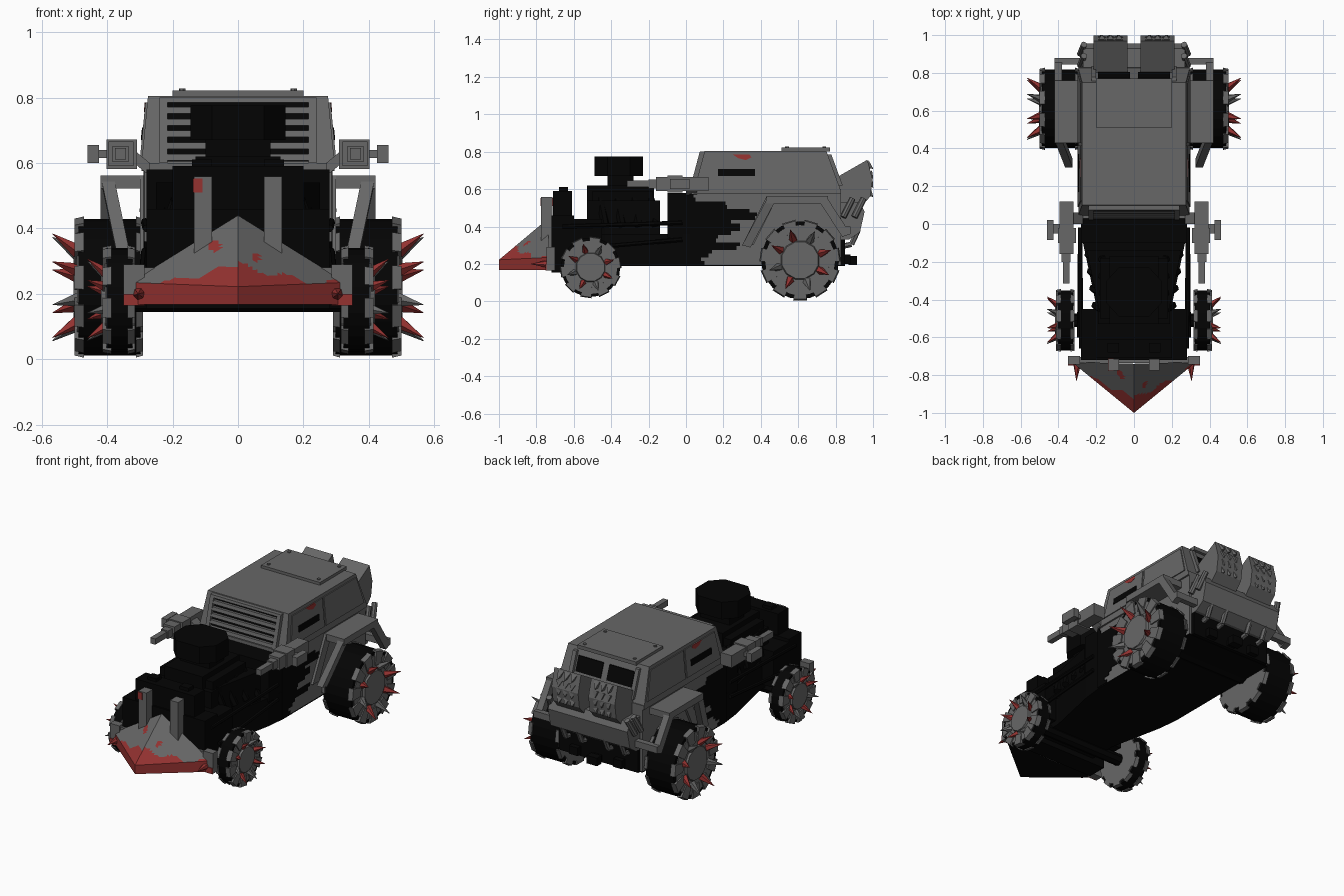
import bpy, math
from mathutils import Vector as V

if "Cube" in bpy.data.objects:
    bpy.data.objects.remove(bpy.data.objects["Cube"])

def mat(name, c):
    m = bpy.data.materials.new(name)
    m.diffuse_color = (*c, 1)
    m.use_nodes = True
    m.node_tree.nodes["Principled BSDF"].inputs["Base Color"].default_value = m.diffuse_color
    return m

MATS = [mat("steel_grey", (.135, .135, .135)), mat("soot_black", (.0012, .0012, .0012)),
        mat("blood_red", (.30, .032, .03))]
G, B, R = 0, 1, 2
parts = {}

def add(name, verts, faces, m, mirror=False):
    p = parts.setdefault(name, ([], [], []))
    for s in ((1, -1) if mirror else (1,)):
        n = len(p[0])
        p[0].extend((s * v[0], v[1], v[2]) for v in verts)
        for f in faces:
            p[1].append([n + i for i in (f if s == 1 else f[::-1])])
            p[2].append(m)

def loft(name, a, b, m, mirror=False):
    """Solid between two matching outlines, oriented outwards."""
    a, b = [V(p) for p in a], [V(p) for p in b]
    n = len(a)
    c = sum(a, V()) / n
    nor = sum(((a[i] - c).cross(a[(i + 1) % n] - c) for i in range(n)), V())
    if nor.dot(sum(b, V()) / n - c) < 0:
        a, b = a[::-1], b[::-1]
    fs = [list(range(n))[::-1], list(range(n, 2 * n))]
    fs += [[i, (i + 1) % n, n + (i + 1) % n, n + i] for i in range(n)]
    add(name, a + b, fs, m, mirror)

def prism(name, pts, d, m, mirror=False):
    loft(name, pts, [V(p) + V(d) for p in pts], m, mirror)

def box(name, x0, x1, y0, y1, z0, z1, m, mirror=False):
    prism(name, [(x0, y0, z0), (x1, y0, z0), (x1, y1, z0), (x0, y1, z0)], (0, 0, z1 - z0), m, mirror)

def rod(name, a, b, r0, r1, m, n=6, mirror=False):
    a, b = V(a), V(b)
    d = (b - a).normalized()
    u = d.orthogonal().normalized()
    w = d.cross(u)
    ring = lambda c, r: [c + r * (math.cos(t * math.tau / n) * u + math.sin(t * math.tau / n) * w) for t in range(n)]
    loft(name, ring(a, r0), ring(b, r1), m, mirror)

def side_prism(name, yz, x0, x1, m, mirror=False):
    prism(name, [(x0, y, z) for y, z in yz], (x1 - x0, 0, 0), m, mirror)

# hull: grey rear box, tapered black front, black floor
box("hull", -.285, .285, .03, .83, .195, .6, G)
box("floor", -.285, .285, .03, .83, .188, .195, B)
plan = [(.285, .03), (.27, -.1), (.2, -.43), (.2, -.72)]
plan += [(-x, y) for x, y in plan[::-1]]
prism("front_chassis", [(x, y, .188) for x, y in plan], (0, 0, .172), B)
# ragged soot edge painted along the hull side
edge = [.10, .08, .12, .14, .27, .29, .16, .17, .24, .29, .29, .24, .37, .38, .34, .22, .21, .05, .04, .04]
for i, y in enumerate(edge):
    box("soot_edge", .285, .288, .02, y, .195 + i * .02, .215 + i * .02, B, True)

# cabin
low = lambda x, y0, y1, z: [(-x, y0, z), (x, y0, z), (x, y1, z), (-x, y1, z)]
loft("cabin", low(.295, .045, .825, .6), low(.275, .1, .75, .805), G)
box("cabin_sill", -.295, .295, .03, .83, .575, .6, G)
box("roof_hatch", -.2, .2, .51, .77, .8, .822, G)
for x in (-.17, .17):
    for y in (.54, .74):
        rod("hatch_bolts", (x, y, .82), (x, y, .828), .01, .01, G)
xs = lambda z: .295 - (z - .6) * .0976   # cabin side
yf = lambda z: .045 + (z - .6) * .268    # windshield slope
yr = lambda z: .825 - (z - .6) * .366    # rear slope

def side_panel(name, yz, t, m):
    prism(name, [(xs(z), y, z) for y, z in yz], (t, 0, 0), m, True)

side_panel("door_panel", [(.09, .615), (.415, .615), (.415, .785), (.125, .785)], .006, G)
side_panel("rear_side_panel", [(.43, .615), (.80, .615), (.745, .785), (.43, .785)], .006, G)
side_panel("side_window", [(.17, .67), (.37, .67), (.37, .708), (.17, .708)], .009, B)
side_panel("red_stain", [(.25, .785), (.28, .765), (.32, .755), (.35, .77), (.34, .785)], .008, R)
# windshield with armoured slats
face = lambda f, x0, x1, z0, z1: [(x0, f(z0), z0), (x1, f(z0), z0), (x1, f(z1), z1), (x0, f(z1), z1)]
prism("windshield", face(yf, -.215, .215, .605, .785), (0, -.006, 0), B)
for i in range(5):
    z = .607 + i * .036
    prism("windshield_slats", face(yf, -.215, .215, z, z + .02), (0, -.022, 0), G)
prism("windshield_frame", face(yf, .215, .24, .6, .79), (0, -.025, 0), G, True)
prism("windshield_frame", face(yf, -.24, .24, .785, .8), (0, -.025, 0), G)
prism("rear_window", face(yr, .02, .19, .675, .76), (0, .006, 0), B, True)
prism("rear_window_frame", face(yr, .2, .225, .62, .785), (0, .02, 0), G, True)

# firewall, engine and air intake
box("firewall", -.28, .28, -.1, .04, .34, .58, B)
eng = [(.25, -.14), (.19, -.43), (.19, -.53), (-.19, -.53), (-.19, -.43), (-.25, -.14)]
prism("engine_block", [(x, y, .34) for x, y in eng], (0, 0, .2), B)
box("engine_top", -.13, .13, -.53, -.17, .53, .62, B)
box("cylinder_head", .13, .18, -.5, -.18, .53, .59, B, True)
for i in range(4):
    y = -.46 + i * .09
    rod("exhaust_headers", (.16, y, .55), (.205 + i * .013, y + .03, .40), .022, .022, B, 6, True)
box("intake_neck", -.10, .10, -.42, -.28, .6, .68, B)
octo = [(.145, -.42), (.08, -.49), (-.08, -.49), (-.145, -.42), (-.145, -.30), (-.08, -.23), (.08, -.23), (.145, -.30)]
prism("air_intake", [(x, y, .67) for x, y in octo], (0, 0, .105), B)
# radiator, front frame and suspension
box("radiator", -.2, .2, -.71, -.61, .3, .59, B)
box("radiator_caps", .08, .14, -.68, -.63, .58, .61, B, True)
box("front_frame", -.28, .28, -.72, -.6, .155, .46, B)
box("engine_mount", -.28, .28, -.61, -.45, .22, .44, B)
rod("suspension_rods", (.285, -.02, .33), (.29, -.6, .28), .012, .012, B, 6, True)
rod("suspension_rods", (.285, -.02, .42), (.28, -.66, .40), .012, .012, B, 6, True)
rod("front_axle", (-.33, -.51, .18), (.33, -.51, .18), .035, .035, B, 8)
rod("rear_axle", (-.3, .61, .22), (.3, .61, .22), .045, .045, B, 8)

# plow: red lower band, grey faces with a ragged red splash
T, A, S = V((0, -1, .222)), V((0, -.74, .44)), V((.33, -.73, .235))
drop = lambda p: V((p.x, p.y, .168))
N = 22
def splash(c, s):
    blob = (s < 0 and (c.x - .07) ** 2 + (c.z - .345) ** 2 < .0003) or (s > 0 and (c.x - .055) ** 2 + (c.z - .31) ** 2 < .0002)
    return R if blob or c.z < .234 + .055 * max(0, 1 - c.x / .22) + .009 * math.sin(c.x * 45 + s) else G
pt = lambda i, j: T + (A - T) * (i / N) + (S - T) * (j / N)
for i in range(N):
    for j in range(N - i):
        tris = [[pt(i, j), pt(i, j + 1), pt(i + 1, j)]]
        if i + j < N - 1:
            tris.append([pt(i, j + 1), pt(i + 1, j + 1), pt(i + 1, j)])
        for t in tris:
            c = sum(t, V()) / 3
            for s in (1, -1):
                add("plow", [(s * v.x, v.y, v.z) for v in t], [[0, 1, 2][::s]], splash(c, s))
add("plow", [drop(T), drop(S), S, T], [[0, 1, 2, 3]], R, True)
add("plow", [drop(S), drop(A), A, S], [[0, 1, 2, 3]], G, True)
add("plow", [drop(T), drop(A), drop(S)], [[0, 1, 2]], B, True)
box("plow_end_plate", .285, .35, -.745, -.70, .165, .29, G, True)
box("plow_back_bar", -.34, .34, -.735, -.705, .2, .28, G)
box("plow_end_stain", .285, .35, -.75, -.745, .165, .2, R, True)
rod("plow_spikes", (.30, -.73, .2), (.305, -.83, .2), .024, .001, R, 6, True)
box("plow_support", .08, .135, -.775, -.715, .2, .558, G, True)
box("support_stain", -.138, -.108, -.779, -.712, .51, .553, R)

# wheels with edge lugs and hub spikes
def wheel(name, y, z, r, x0, x1, nl, reach):
    def P(x, rad, a):
        return (x, y + rad * math.cos(a), z + rad * math.sin(a))
    rod(name + "_tyre", (x0 + .008, y, z), (x1 - .008, y, z), r * .955, r * .955, B, 24, True)
    rod(name + "_disc", (x0, y, z), (x1 - .003, y, z), r * .86, r * .86, G, 24, True)
    rod(name + "_hub", (x1 - .01, y, z), (x1 + .008, y, z), r * .5, r * .46, G, 12, True)
    for k in range(nl):
        a, w = math.tau * (k + .25) / nl, math.tau / nl * .35
        quad = lambda x, q: [P(x, r * .6, a - w), P(x, r * .6, a + w), P(x, r * q, a + w * .85), P(x, r * q, a - w * .85)]
        loft(name + "_lugs", quad(x0 + .022, 1), quad(x0, .97), G, True)
        loft(name + "_lugs", quad(x1 - .024, 1), quad(x1 + .004, .97), G, True)
    for k in range(8):
        a = math.tau * (k + .4) / 8
        rod(name + "_spikes", P(x1 - .005, r * .54, a), P(x1 + reach, r * .79, a), r * .105, .001,
            R if k in (0, 2, 3, 5, 7) else G, 5, True)

wheel("rear_wheel", .61, .22, .218, .29, .495, 11, .072)
wheel("front_wheel", -.51, .182, .166, .315, .41, 10, .05)

# rear fenders: slanted struts, flat top and a crossbar behind the tyre
def fender(a, b, xa, xb, w, t):
    quad = lambda p, xo: [(xo - w, *p), (xo, *p), (xo, p[0] + t[0], p[1] + t[1]), (xo - w, p[0] + t[0], p[1] + t[1])]
    loft("rear_fender", quad(a, xa), quad(b, xb), G, True)
fender((.30, .30), (.44, .562), .365, .42, .04, (.045, -.012))
fender((.43, .562), (.76, .562), .42, .42, .14, (0, -.04))
fender((.75, .56), (.88, .36), .42, .42, .04, (-.045, -.015))
box("fender_crossbar", .27, .42, .845, .88, .36, .40, G, True)
side_prism("fender_side_plate", [(.30, .30), (.43, .56), (.46, .5), (.36, .3)], .28, .30, G, True)

# side guns on brackets
box("gun_body", .32, .395, -.16, .12, .59, .665, G, True)
box("gun_shroud", .308, .402, -.1, -.02, .582, .672, G, True)
box("gun_barrel", .342, .376, -.315, -.16, .61, .645, G, True)
box("gun_muzzle", .335, .383, -.2, -.14, .603, .652, G, True)
box("gun_arm", .39, .43, -.05, 0, .615, .64, G, True)
box("gun_ammo_box", .425, .46, -.085, .02, .6, .655, G, True)
loft("gun_bracket", [(.27, .0, .56), (.27, .06, .56), (.27, .06, .6), (.27, .0, .6)],
     [(.33, .0, .61), (.33, .06, .61), (.33, .06, .65), (.33, .0, .65)], G, True)

# rear shields with studs
prof = [(.80, .66), (.97, .757), (.998, .65), (.985, .56), (.93, .5), (.81, .53)]
side_prism("rear_shield", prof, .035, .215, G, True)
for x in (.08, .125, .17):
    for k in range(4):
        z = .575 + k * .05
        y = .985 + (z - .56) * .144 if z < .65 else .998 - (z - .65) * .26
        rod("shield_studs", (x, y - .014, z + .01), (x, min(y + .022, 1), z - .016), .028, .002, G, 4, True)
# tail plate, pipes, hooks and hitch
side_prism("tail_plate", [(.82, .53), (.93, .53), (.955, .48), (.93, .37), (.87, .33), (.82, .33)], -.27, .27, G)
for y in (.84, .90):
    rod("tail_pipes", (.285, y, .45), (.265, y + .05, .55), .017, .017, G, 8, True)
for x in (.09, .2):
    rod("tow_hooks", (x, .92, .38), (x, .885, .305), .015, .015, G, 6, True)
    rod("tow_hooks", (x, .885, .305), (x, .84, .295), .015, .015, G, 6, True)
box("rear_frame", -.27, .27, .79, .85, .19, .33, B)
box("hitch", -.025, .025, .82, .9, .2, .235, B)
box("hitch_end", -.035, .035, .87, .915, .193, .242, B)
box("rear_frame_blocks", .12, .18, .84, .88, .2, .25, B, True)

for name, (vs, fs, ms) in parts.items():
    me = bpy.data.meshes.new(name)
    me.from_pydata(vs, [], fs)
    for m in MATS:
        me.materials.append(m)
    me.polygons.foreach_set("material_index", ms)
    me.update()
    bpy.context.collection.objects.link(bpy.data.objects.new(name, me))
